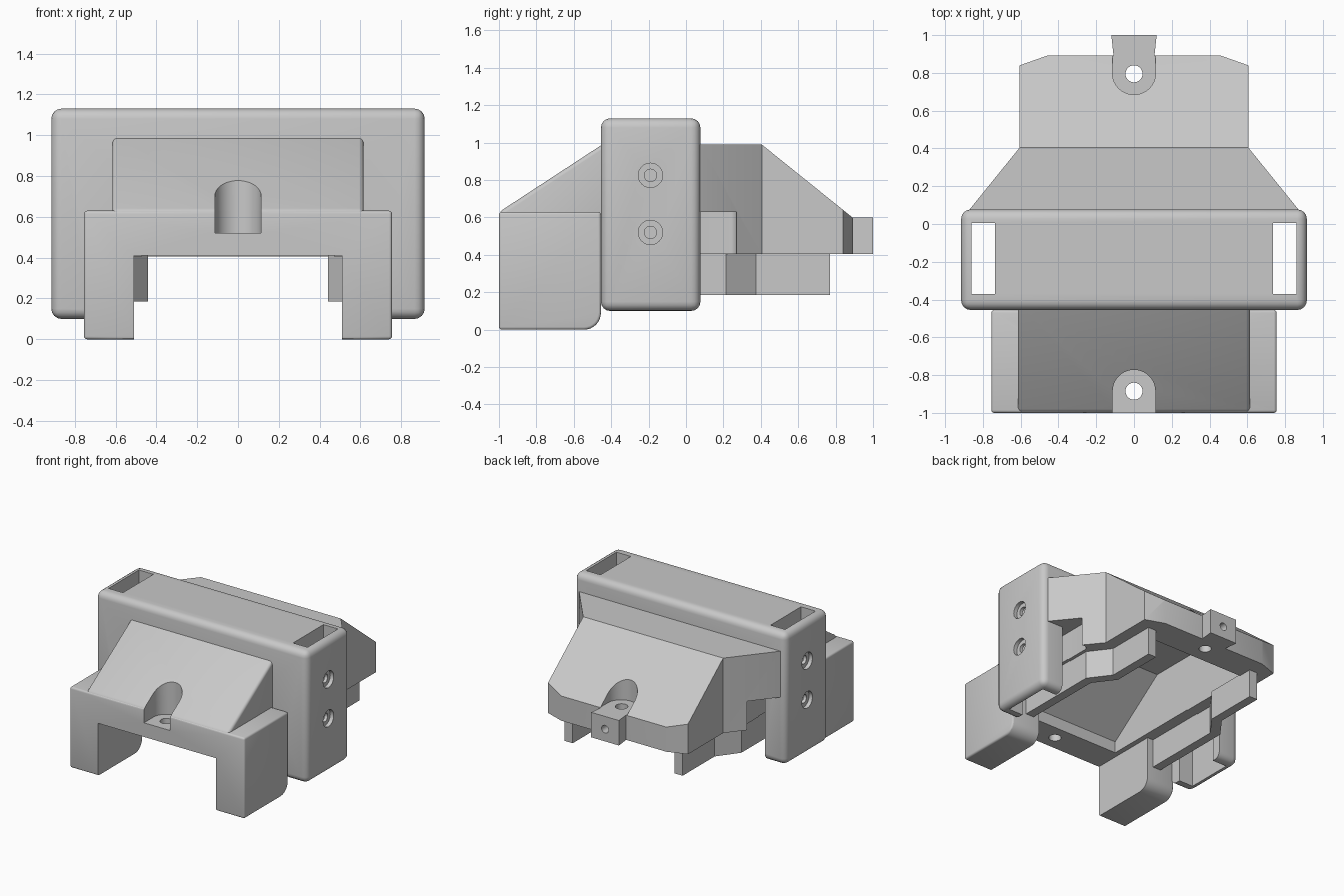
import bpy, bmesh, math
from mathutils import Vector

if "Cube" in bpy.data.objects:
    bpy.data.objects.remove(bpy.data.objects["Cube"])

grey = bpy.data.materials.new("plain grey")
grey.diffuse_color = (0.58, 0.58, 0.58, 1)
grey.use_nodes = True
grey.node_tree.nodes["Principled BSDF"].inputs["Base Color"].default_value = grey.diffuse_color


def prism(name, pts, axis, a, b, bevel=0, seg=4):
    """Extrude a 2D outline along an axis: x uses (y, z), y uses (x, z), z uses (x, y)."""
    place = {"x": lambda p, t: (t, p[0], p[1]),
             "y": lambda p, t: (p[0], t, p[1]),
             "z": lambda p, t: (p[0], p[1], t)}[axis]
    bm = bmesh.new()
    face = bm.faces.new([bm.verts.new(place(p, a)) for p in pts])
    ext = bmesh.ops.extrude_face_region(bm, geom=[face])
    shift = Vector(place((0, 0), b - a))
    bmesh.ops.translate(bm, vec=shift,
                        verts=[g for g in ext["geom"] if isinstance(g, bmesh.types.BMVert)])
    bmesh.ops.recalc_face_normals(bm, faces=bm.faces)
    if bevel:
        sharp = [e for e in bm.edges if e.calc_face_angle(0) > math.radians(25)]
        bmesh.ops.bevel(bm, geom=sharp, offset=bevel, segments=seg,
                        affect="EDGES", profile=0.5)
    me = bpy.data.meshes.new(name)
    bm.to_mesh(me)
    bm.free()
    me.materials.append(grey)
    ob = bpy.data.objects.new(name, me)
    bpy.context.collection.objects.link(ob)
    return ob


def box(name, x0, x1, y0, y1, z0, z1, bevel=0):
    return prism(name, [(x0, y0), (x1, y0), (x1, y1), (x0, y1)], "z", z0, z1, bevel)


def arc(cx, cy, r, a0, a1, n):
    return [(cx + r * math.cos(math.radians(a0 + (a1 - a0) * i / n)),
             cy + r * math.sin(math.radians(a0 + (a1 - a0) * i / n))) for i in range(n + 1)]


def cylinder(name, axis, u, v, r, a, b):
    return prism(name, arc(u, v, r, 0, 360, 32)[:-1], axis, a, b)


def boolean(ob, tool, op="DIFFERENCE"):
    m = ob.modifiers.new("cut", "BOOLEAN")
    m.operation, m.solver, m.object = op, "EXACT", tool
    bpy.context.view_layer.update()
    bpy.context.view_layer.objects.active = ob
    bpy.ops.object.modifier_apply(modifier=m.name)


# Main upright block
block = box("main_block", -0.915, 0.915, -0.455, 0.077, 0.10, 1.13, 0.05)

# Front bridge with legs, rounded at the lower back corner
side = [(-1, 0.63), (-1, 0)] + arc(-0.545, 0.09, 0.09, -90, 0, 8) + [(-0.455, 0.63)]
legs = prism("front_legs", side, "x", -0.755, 0.755, 0.015, 3)

# Sloped front hood
hood = prism("front_hood", [(-0.998, 0.63), (-0.42, 1.008), (-0.42, 0.46), (-0.998, 0.46)],
             "x", -0.615, 0.615, 0.022, 4)

# Rear body: plan outline intersected with the side profile
half = [(0.89, 0.04), (0.868, 0.08), (0.605, 0.405), (0.605, 0.84), (0.455, 0.893)]
rear = prism("rear_body", half + [(-x, y) for x, y in reversed(half)], "z", 0.405, 1.2)
profile = prism("rear_profile", [(0.0, 0.3), (0.0, 0.99), (0.405, 0.99), (0.89, 0.6), (1.0, 0.51), (1.0, 0.3)],
                "x", -1, 1)
boolean(rear, profile, "INTERSECT")

# Rear tab
tab = prism("rear_tab", [(-0.105, 0.86), (0.105, 0.86), (0.12, 1.0), (-0.12, 1.0)], "z", 0.405, 0.6)

# Guide rails: wide through the block, stepping inward under the rear body
rails = []
for s, n in ((1, "right"), (-1, "left")):
    plan = [(0.56, -0.46), (0.63, -0.46), (0.63, 0.215), (0.51, 0.375), (0.51, 0.77),
            (0.44, 0.77), (0.44, 0.345), (0.56, 0.185)]
    rails.append(prism("guide_rail_" + n, [(s * x, y) for x, y in plan], "z", 0.185, 0.415))

# Shared cutters: lower channel, wide channel inside the block and hollow inside
channel = box("channel_cutter", -0.51, 0.51, -1.2, 0.2, -0.2, 0.41)
wide = box("wide_channel_cutter", -0.737, 0.737, -0.6, 0.2, -0.2, 0.41)
hollow = prism("hollow_cutter", [(-0.77, 0.3), (-0.77, 0.5), (-0.3, 0.85), (0.38, 0.85),
                                 (0.66, 0.62), (0.66, 0.3)], "x", -0.47, 0.47)
cutters = [profile, channel, wide, hollow]
boolean(legs, channel)
boolean(block, wide)
for ob in (block, legs, hood, rear):
    boolean(ob, hollow)

# Side slots, inner recesses and screw bores
for s in (1, -1):
    slot = box("slot_cutter", *sorted((s * 0.735, s * 0.86)), -0.37, 0.005, -0.2, 1.5)
    gap = box("gap_cutter", *sorted((s * 0.655, s * 0.737)), -0.453, 0.2, 0.05, 0.63)
    corner = [(0.655, -0.1)] + [(x, y) for x, y in arc(0.695, 0.23, 0.04, 180, 90, 6)] + [(1.1, 0.27), (1.1, -0.1)]
    recess = prism("recess_cutter", [(s * x, y) for x, y in corner], "z", 0.2, 0.63)
    boolean(block, slot)
    boolean(block, gap)
    boolean(rear, recess)
    cutters += [slot, gap, recess]
    for z in (0.52, 0.825):
        for r, depth in ((0.065, 0.885), (0.033, 0.80)):
            bore = cylinder("bore_cutter", "x", -0.19, z, r, s * depth, s * 1.1)
            boolean(block, bore)
            cutters.append(bore)

# Round-ended screw seats in the two slopes
front_seat = prism("front_seat_cutter", [(-0.113, -1.2), (0.113, -1.2)] + arc(0, -0.885, 0.113, 0, 180, 20),
                   "z", 0.52, 1.3)
rear_seat = prism("rear_seat_cutter", [(0.115, 1.2), (-0.115, 1.2)] + arc(0, 0.80, 0.115, 180, 360, 20),
                  "z", 0.6, 1.3)
front_hole = cylinder("front_hole_cutter", "z", 0, -0.885, 0.045, 0.2, 1.2)
rear_hole = cylinder("rear_hole_cutter", "z", 0, 0.795, 0.045, 0.2, 1.2)
tab_hole = cylinder("tab_hole_cutter", "y", 0, 0.50, 0.03, 0.9, 1.1)
for ob in (legs, hood):
    boolean(ob, front_seat)
    boolean(ob, front_hole)
boolean(rear, rear_seat)
boolean(rear, rear_hole)
boolean(tab, tab_hole)
cutters += [front_seat, rear_seat, front_hole, rear_hole, tab_hole]

for c in cutters:
    bpy.data.objects.remove(c, do_unlink=True)

# Smooth rounded edges, keep corners crisp
bpy.ops.object.select_all(action="DESELECT")
for ob in [block, legs, hood, rear, tab] + rails:
    ob.select_set(True)
bpy.context.view_layer.objects.active = block
bpy.ops.object.shade_smooth_by_angle(angle=math.radians(30))
